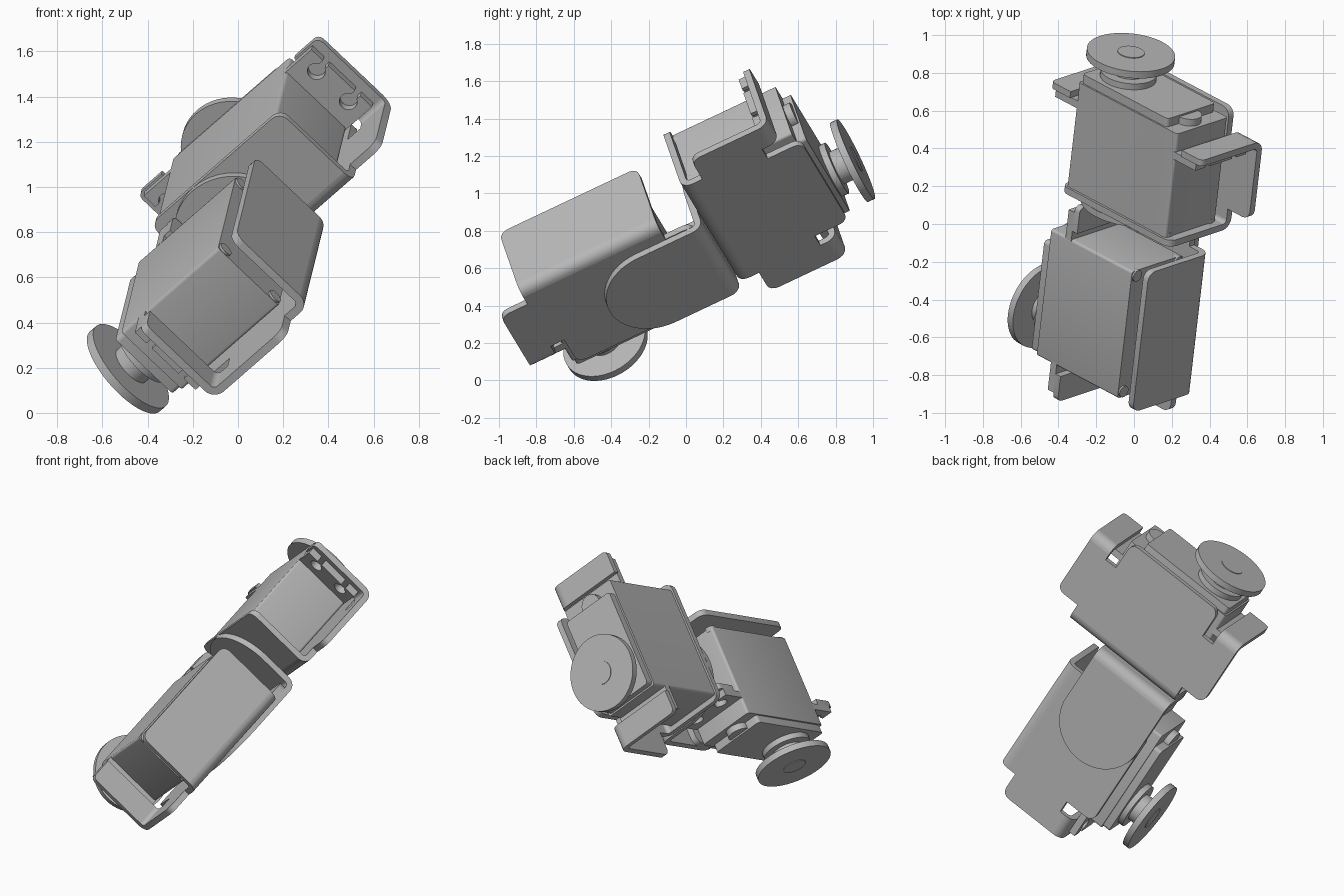
import bpy, bmesh, math
from mathutils import Matrix, Vector

cube = bpy.data.objects.get("Cube")
if cube:
    bpy.data.objects.remove(cube)

grey = bpy.data.materials.new("plain grey")
grey.use_nodes = True
grey.diffuse_color = (0.48, 0.48, 0.48, 1)
grey.node_tree.nodes["Principled BSDF"].inputs["Base Color"].default_value = (0.48, 0.48, 0.48, 1)

# Tilted directions shared by the whole assembly
U = Vector((0.105, 0.90, 0.425)).normalized()
V = Vector((0.70, -0.37, 0.61))
V = (V - U * V.dot(U)).normalized()
W = U.cross(V)
T, R = 0.037, 0.06          # sheet thickness and bend radius


def frame(a, b, c, origin):
    """Matrix taking local (length, height, width) to the world."""
    m = Matrix((a, b, c)).transposed().to_4x4()
    m.translation = U * origin[0] + V * origin[1] + W * origin[2]
    return m


def rounded(corners):
    """Outline from (x, y) or (x, y, radius) right-angle corners."""
    out = []
    for i, c in enumerate(corners):
        p = Vector(c[:2])
        if len(c) == 2:
            out.append(p)
            continue
        d1 = (Vector(corners[i - 1][:2]) - p).normalized()
        d2 = (Vector(corners[(i + 1) % len(corners)][:2]) - p).normalized()
        steps = max(4, int(c[2] * 50))
        for k in range(steps + 1):
            t = math.pi / 2 * k / steps
            out.append(p + c[2] * (d1 + d2 - d2 * math.cos(t) - d1 * math.sin(t)))
    return out


def rect(x0, x1, y0, y1, r):
    return rounded([(x0, y0, r), (x1, y0, r), (x1, y1, r), (x0, y1, r)])


def circle(x, y, r, n=40):
    return [(x + r * math.cos(math.tau * k / n), y + r * math.sin(math.tau * k / n)) for k in range(n)]


def prism(name, m, outline, axis, lo, hi):
    """Extrude an outline along local axis 0, 1 or 2 between lo and hi."""
    bm = bmesh.new()
    rings = []
    for d in (lo, hi):
        ring = []
        for p in outline:
            co = list(p)
            co.insert(axis, d)
            ring.append(bm.verts.new(m @ Vector(co)))
        rings.append(ring)
        bm.faces.new(ring)
    n = len(outline)
    for i in range(n):
        j = (i + 1) % n
        bm.faces.new((rings[0][i], rings[0][j], rings[1][j], rings[1][i]))
    bmesh.ops.recalc_face_normals(bm, faces=bm.faces)
    mesh = bpy.data.meshes.new(name)
    bm.to_mesh(mesh)
    bm.free()
    mesh.materials.append(grey)
    ob = bpy.data.objects.new(name, mesh)
    bpy.context.collection.objects.link(ob)
    bpy.ops.object.select_all(action='DESELECT')
    ob.select_set(True)
    bpy.context.view_layer.objects.active = ob
    bpy.ops.object.shade_smooth_by_angle(angle=math.radians(30))


def bend(x, y, sx, sy):
    """Section of a folded sheet with its outer corner at (x, y)."""
    arc = [math.pi / 2 * k / 6 for k in range(7)]
    pts = [(R - R * math.cos(t), R - R * math.sin(t)) for t in arc]
    q = R - T
    pts += [(R - q * math.cos(t), R - q * math.sin(t)) for t in reversed(arc)]
    return [(x + sx * a, y + sy * b) for a, b in pts]


def ear_outline(s):
    """Mounting ear with two keyhole slots open at its end."""
    pts = [(0.36, -0.19), (0.53, -0.19)]
    for wc in (-0.1, 0.1):
        pts.append((0.53, wc - 0.017))
        for k in range(17):
            t = math.radians(-25 - 310 * k / 16)
            pts.append((0.47 + 0.04 * math.cos(t), wc + 0.04 * math.sin(t)))
        pts.append((0.53, wc + 0.017))
    pts += [(0.53, 0.19), (0.36, 0.19)]
    return [(s * x, y) for x, y in pts]


def servo(pre, m):
    # Case with stepped top and base screws
    prism(pre + "case", m, rect(-0.375, 0.37, -0.19, 0.19, 0.015), 1, 0.04, 0.65)
    prism(pre + "case_top", m, rect(-0.365, 0.28, -0.18, 0.18, 0.02), 1, 0.64, 0.70)
    prism(pre + "gear_bump", m, circle(0.28, -0.02, 0.07), 1, 0.64, 0.69)
    for sl in (-1, 1):
        for sw in (-1, 1):
            prism(pre + "base_screw", m, circle(sl * 0.34, sw * 0.155, 0.033, 16), 1, 0.03, 0.06)
        prism(pre + "ear", m, ear_outline(sl), 1, 0.50, 0.543)
    # Output shaft and horn
    prism(pre + "collar", m, circle(-0.2, 0, 0.15), 1, 0.69, 0.735)
    prism(pre + "shaft", m, circle(-0.2, 0, 0.095), 1, 0.73, 0.82)
    prism(pre + "horn_disc", m, circle(-0.2, 0, 0.235, 56), 1, 0.808, 0.848)
    prism(pre + "horn_hub", m, circle(-0.2, 0, 0.072), 1, 0.84, 0.852)


def bracket(pre, m):
    half = [(0.41, R), (0.41, 0.12), (0.57, 0.12, 0.05), (0.57, 0.58 - R), (0.42, 0.58 - R),
            (0.42, 0.48), (0.34, 0.48), (0.34, 0.68, 0.05)]
    outline = half + [(-c[0],) + c[1:] for c in reversed(half)]
    prism(pre + "bracket_side", m, rounded(outline), 2, 0.26 - T, 0.26)
    # Floor under the case, folded from the side plate
    floor = [(-0.41, 0.26 - R), (-0.41, -0.20, 0.05), (0.41, -0.20, 0.05), (0.41, 0.26 - R)]
    prism(pre + "bracket_floor", m, rounded(floor), 1, 0, T)
    prism(pre + "bracket_fold", m, bend(0, 0.26, 1, -1), 0, -0.41, 0.41)
    # Tabs that hold the ears
    for s in (-1, 1):
        tab = [(s * 0.42, 0.26 - R), (s * 0.42, -0.20), (s * 0.57, -0.20, 0.03), (s * 0.57, 0.26 - R)]
        prism(pre + "bracket_tab", m, rounded(tab), 1, 0.58 - T, 0.58)
        prism(pre + "tab_fold", m, bend(0.58, 0.26, -1, -1), 0, s * 0.42, s * 0.57)


# Lower unit: ears rest on the outside of the tabs
servo("lower_", frame(U, -V, W, (-0.155, 0.765, -0.575)))
bracket("lower_", frame(U, -V, W, (-0.155, 0.845, -0.565)))

# Upper unit, a quarter turn round: ears sit inside the tabs
servo("upper_", frame(V, U, W, (0.47, 0.575, -0.59)))
bracket("upper_", frame(V, U, W, (0.47, 0.58, -0.59)))

# Angled link with rounded ends that joins the two brackets
m = frame(U, V, W, (0, 0, 0))
uo, wo, v0, v1 = 0.467, -0.268, 0.165, 0.72
r = (v1 - v0) / 2 - 0.001
prism("link_tongue", m, rounded([(uo - R, v0), (-0.2, v0, r), (-0.2, v1, r), (uo - R, v1)]), 2, wo - T, wo)
prism("link_plate", m, rounded([(v0, wo - R), (v0, -0.79, r), (v1, -0.79, r), (v1, wo - R)]), 0, uo - T, uo)
prism("link_fold", m, bend(uo, wo, -1, -1), 1, v0, v1)
